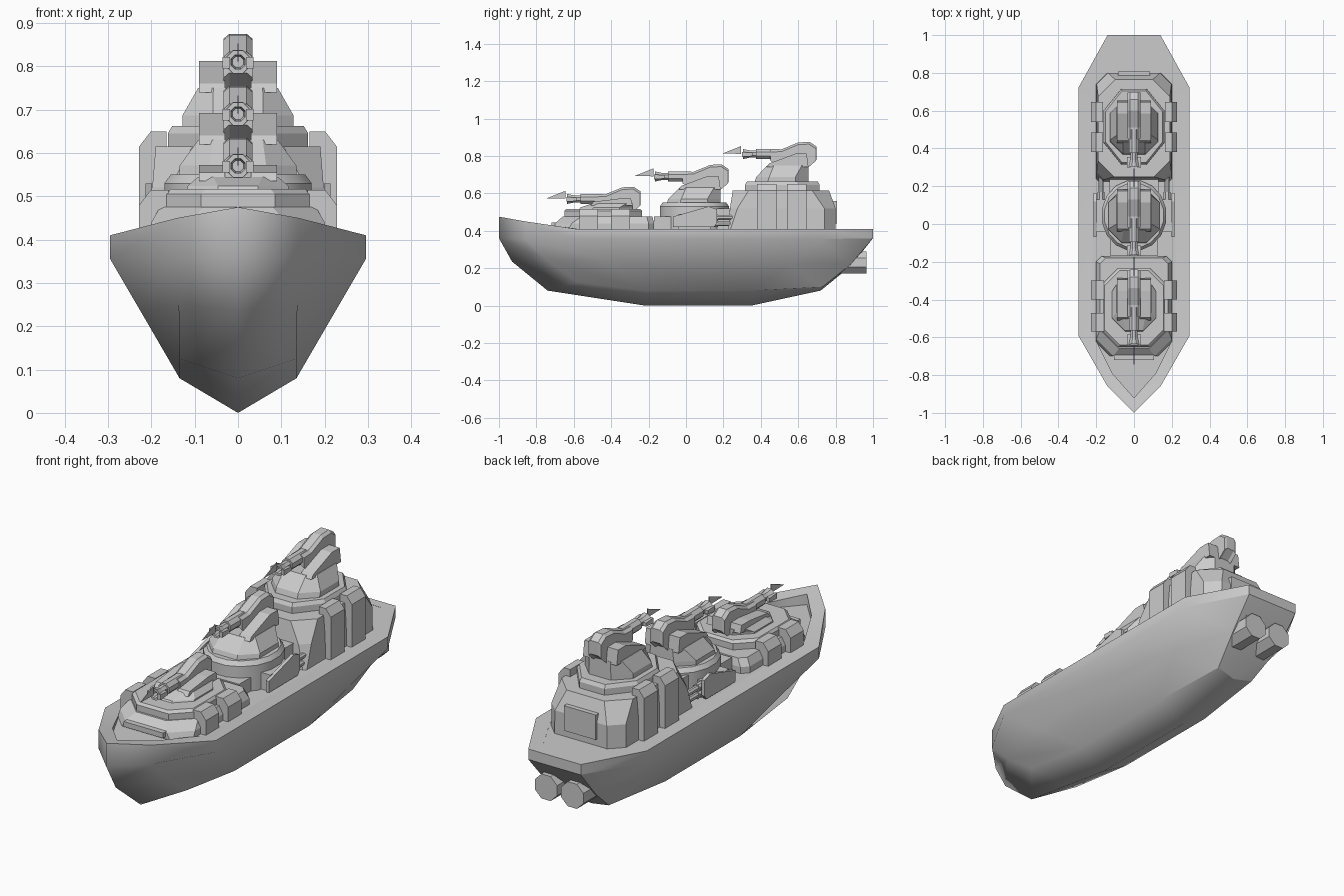
import bpy, bmesh, math
from mathutils import Vector

if "Cube" in bpy.data.objects:
    bpy.data.objects.remove(bpy.data.objects["Cube"])


def make(name, verts, faces, mirror=False, smooth=None):
    me = bpy.data.meshes.new(name)
    me.from_pydata([tuple(v) for v in verts], [], faces)
    bm = bmesh.new()
    bm.from_mesh(me)
    bmesh.ops.remove_doubles(bm, verts=bm.verts, dist=1e-5)
    bmesh.ops.recalc_face_normals(bm, faces=bm.faces)
    bm.to_mesh(me)
    bm.free()
    ob = bpy.data.objects.new(name, me)
    bpy.context.collection.objects.link(ob)
    if mirror:
        m = ob.modifiers.new("mirror", 'MIRROR')
        m.merge_threshold = 0.0005
    if smooth:
        bpy.ops.object.select_all(action='DESELECT')
        bpy.context.view_layer.objects.active = ob
        ob.select_set(True)
        bpy.ops.object.shade_smooth_by_angle(angle=math.radians(smooth))
    return ob


def loft(name, rings, **kw):
    n = len(rings[0])
    verts = [v for r in rings for v in r]
    faces = [(k * n + i, k * n + (i + 1) % n, (k + 1) * n + (i + 1) % n, (k + 1) * n + i)
             for k in range(len(rings) - 1) for i in range(n)]
    faces += [tuple(range(n)), tuple(range(len(verts) - n, len(verts)))]
    return make(name, verts, faces, **kw)


def oct_rect(x0, x1, y0, y1, z, cf, cb=None):
    """Rectangle with cut corners: cf at the front, cb at the back."""
    cb = cf if cb is None else cb
    return [(x0 + cf, y0, z), (x1 - cf, y0, z), (x1, y0 + cf, z), (x1, y1 - cb, z),
            (x1 - cb, y1, z), (x0 + cb, y1, z), (x0, y1 - cb, z), (x0, y0 + cf, z)]


def ellipse(cy, rx, ry, z, n=8):
    s = 1 / math.cos(math.pi / n)
    return [(rx * s * math.cos((i + .5) * math.tau / n),
             cy + ry * s * math.sin((i + .5) * math.tau / n), z) for i in range(n)]


def tube(name, x, z, stations, n=8, **kw):
    """Round part along y from (y, radius) stations."""
    return loft(name, [[(x + r * math.cos((i + .5) * math.tau / n), y,
                         z + r * math.sin((i + .5) * math.tau / n)) for i in range(n)]
                       for y, r in stations], **kw)


def slab(name, x0, x1, profile, **kw):
    """Side profile (y, z) extruded across x."""
    return loft(name, [[(x, y, z) for y, z in profile] for x in (x0, x1)], **kw)


def box(name, x0, x1, y0, y1, z0, z1, **kw):
    return slab(name, x0, x1, [(y0, z0), (y1, z0), (y1, z1), (y0, z1)], **kw)


# Hull: half stations from bow to stern, rows sheer / side / mid / chine / keel
stations = [
    [(0, -1, .475), (0, -1, .36), (0, -.93, .235), (0, -.74, .08), (0, -.74, .08)],
    [(.14, -.86, .45), (.14, -.86, .358), (.137, -.75, .25), (.135, -.58, .125), (0, -.48, .04)],
    [(.295, -.59, .41), (.295, -.59, .355), (.225, -.42, .235), (.135, -.22, .08), (0, -.22, 0)],
    [(.295, .72, .41), (.295, .72, .355), (.215, .55, .22), (.135, .35, .08), (0, .35, 0)],
    [(.14, 1, .41), (.14, 1, .36), (.135, .88, .22), (.1, .73, .1), (0, .72, .08)],
    [(0, 1, .41), (0, 1, .36), (0, .88, .21), (0, .72, .08), (0, .72, .08)]]
inner = [(0, -.92, .46), (.115, -.79, .438), (.22, -.58, .41),
         (.22, .72, .41), (.1, .95, .41), (0, .95, .41)]
rows = []
for st, p in zip(stations, inner):
    rows.append([(0, p[1], .409), (p[0], p[1], .409), p] + st)
w = len(rows[0])
make("hull", [v for r in rows for v in r],
     [(k * w + i, k * w + i + 1, (k + 1) * w + i + 1, (k + 1) * w + i)
      for k in range(len(rows) - 1) for i in range(w - 1)], mirror=True, smooth=32)

# Twin exhausts under the stern
tube("exhaust", .07, .23, [(.72, .05), (.8, .064), (.965, .064)], mirror=True)
slab("exhaust_fairing", .03, .11, [(.72, .2), (.86, .22), (.94, .285), (.9, .32), (.75, .32)], mirror=True)

# Front platform
loft("front_platform", [oct_rect(-.2, .2, -.70, -.17, .405, .07, .03),
                        oct_rect(-.2, .2, -.70, -.17, .44, .09, .03),
                        oct_rect(-.18, .18, -.66, -.18, .475, .10, .03)])
box("front_plate", -.105, .105, -.72, -.69, .42, .445)
loft("front_turret_ring", [oct_rect(-.165, .165, -.65, -.235, .47, .08),
                           oct_rect(-.165, .165, -.65, -.235, .505, .08),
                           oct_rect(-.155, .155, -.64, -.245, .517, .08)])

# Middle drum and low step
loft("middle_drum", [ellipse(.045, .17, .185, .405, 16), ellipse(.045, .17, .185, .53, 16),
                     ellipse(.045, .155, .17, .55, 16)], smooth=30)
box("middle_step", -.125, .125, -.17, -.08, .405, .475)
box("middle_link", -.13, .13, .15, .27, .405, .52)

# Rear deckhouse with cut top corners
loft("rear_deckhouse", [oct_rect(-.2, .2, .225, .80, .405, .012, .06),
                        oct_rect(-.198, .198, .235, .80, .52, .04, .06),
                        oct_rect(-.19, .19, .25, .765, .615, .085, .09)])
box("rear_door", -.085, .085, .78, .808, .44, .56)
loft("rear_turret_ring", [ellipse(.515, .162, .20, .60), ellipse(.515, .162, .20, .645),
                          ellipse(.515, .152, .19, .662)])

# Side pods with sloped outer tops
for name, xi, xo, y0, y1, zt in [("front_pod_a", .16, .228, -.57, -.47, .515),
                                 ("front_pod_b", .16, .228, -.40, -.30, .515),
                                 ("rear_pod_a", .165, .228, .38, .485, .65),
                                 ("rear_pod_b", .165, .228, .54, .645, .65)]:
    sect = [(xi, .405), (xo, .405), (xo, zt - .035), (xo - .027, zt), (xi, zt)]
    loft(name, [[(x, y, z) for x, z in sect] for y in (y0, y1)], mirror=True)

# Side shields and small twin guns amidships
slab("side_shield", .198, .214, [(-.07, .42), (.15, .42), (.165, .44), (.165, .515), (.12, .53), (-.07, .475)],
     mirror=True)
box("shield_mount", .15, .2, -.04, .13, .41, .49, mirror=True)
for i, z in enumerate((.437, .47)):
    tube(f"small_gun_{i}", .175, z, [(.05, .019), (.17, .019), (.17, .014), (.25, .014)], mirror=True)


def turret(tag, c, az, zb, rx):
    """Turret centred at y = c, gun axis at height az, foot at height zb."""
    t = az - .055 if az - zb > .08 else az - .02
    loft(tag + "_turret_body", [oct_rect(-rx, rx, c - .165, c + .125, zb - .005, .07),
                                oct_rect(-rx, rx, c - .155, c + .125, zb + (t - zb) * .3, .07),
                                oct_rect(-.092, .092, c - .095, c + .125, t, .035)])
    # Sloped cheeks beside the gun
    slab(tag + "_cheek", .03, .09, [(c - .1, t - .01), (c - .085, t + .01), (c + .055, az + .007),
                                    (c + .115, az + .007), (c + .125, t - .01)], mirror=True)
    # Gun housing with chamfered top
    prof = [(-.08, .028), (-.02, .03), (.07, .067), (.13, .07), (.168, .045),
            (.168, -.02), (.12, -.06), (-.03, -.05), (-.08, -.02)]
    top = [(y * .98, z - .012) for y, z in prof]
    loft(tag + "_gun_housing", [[(x, c + y, az + z) for y, z in p]
                                for x, p in ((-.034, top), (-.02, prof), (.02, prof), (.034, top))])
    # Barrel with flared muzzle
    tube(tag + "_barrel", 0, az + .005, [(c - .03, .03), (c - .155, .03), (c - .155, .021),
                                         (c - .19, .021), (c - .225, .029), (c - .225, .018), (c - .19, .014)])
    # Muzzle prongs
    slab(tag + "_prong", .018, .036, [(c - .175, az - .006), (c - .175, az + .012),
                                      (c - .23, az + .016), (c - .23, az - .01)], mirror=True)
    # Thin pennant ahead of the muzzle
    slab(tag + "_pennant", -.0015, .0015, [(c - .235, az + .006), (c - .235, az + .048), (c - .335, az + .008)])


turret("front", -.41, .565, .515, .116)
turret("middle", .06, .685, .545, .135)
turret("rear", .53, .805, .66, .128)
